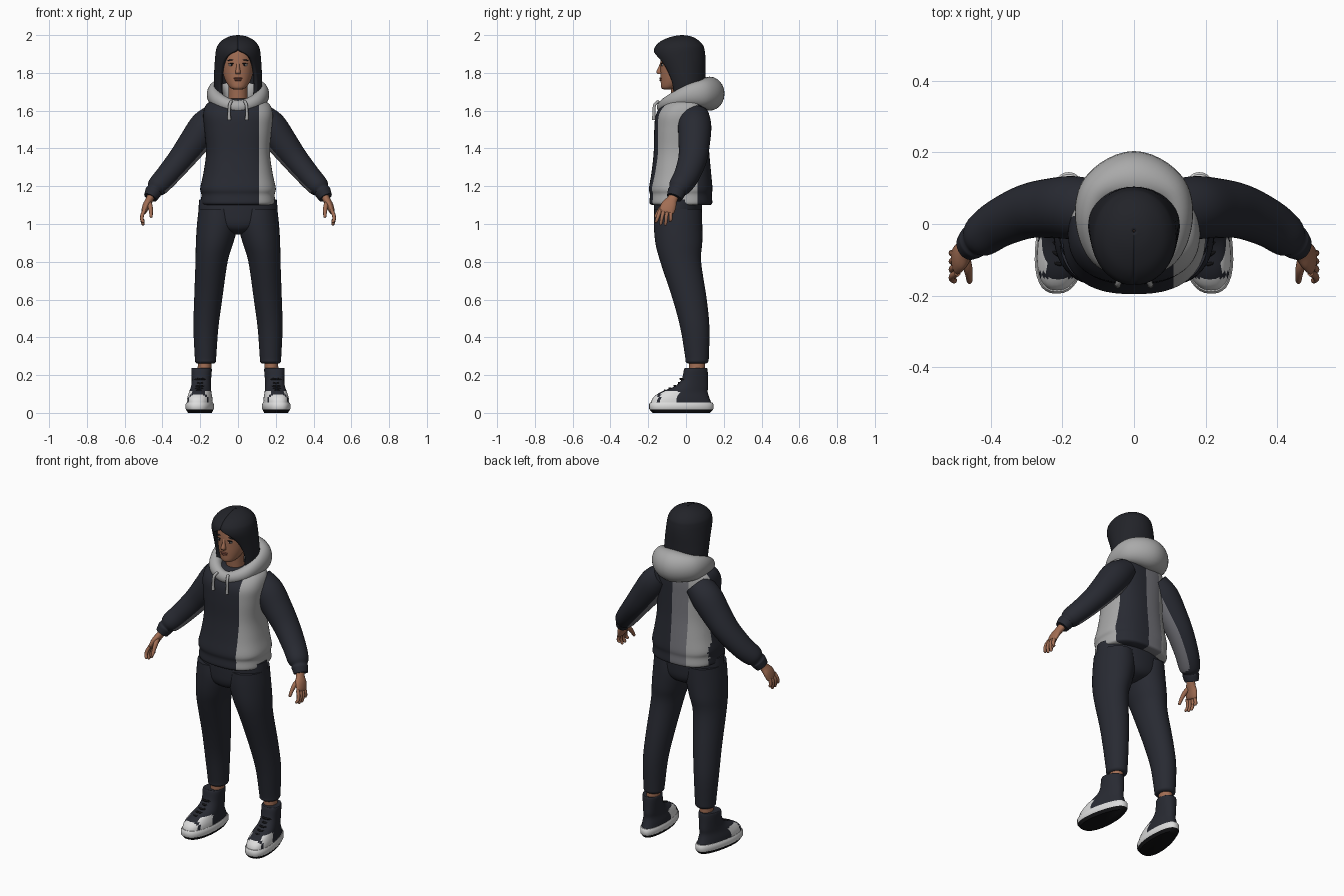
import bpy, bmesh, math
from mathutils import Vector

if "Cube" in bpy.data.objects:
    bpy.data.objects.remove(bpy.data.objects["Cube"])

# Materials
def mat(name, r, g, b):
    m = bpy.data.materials.new(name)
    m.diffuse_color = (r, g, b, 1)
    m.use_nodes = True
    m.node_tree.nodes["Principled BSDF"].inputs["Base Color"].default_value = m.diffuse_color
    return m

DARK = mat("dark cloth", .021, .023, .032)
LIGHT = mat("light grey cloth", .40, .40, .40)
MID = mat("mid grey cloth", .17, .17, .19)
SKIN = mat("skin", .36, .155, .088)
HAIR = mat("dark hair", .016, .017, .022)
WHITE = mat("white rubber", .72, .72, .72)
BLACK = mat("black", .006, .006, .007)
LIPS = mat("lips", .22, .075, .05)

# Helpers
def spline(keys, k, closed=False):
    n, out = len(keys), []
    get = (lambda i: keys[i % n]) if closed else (lambda i: keys[max(0, min(n - 1, i))])
    for i in range(n if closed else n - 1):
        a, b, c, d = (get(i + j) for j in (-1, 0, 1, 2))
        for s in range(k):
            t = s / k
            out.append([.5 * (2 * q + (r - p) * t + (2 * p - 5 * q + 4 * r - w) * t * t
                              + (3 * q - p - 3 * r + w) * t ** 3) for p, q, r, w in zip(a, b, c, d)])
    return out if closed else out + [list(keys[-1])]

def surface(name, rows, mats, rule=None, cuts=(), wrap=True, loop=False, caps=True):
    """Skin a grid of points; cuts are (point, normal) planes; rule picks a material per face."""
    bm = bmesh.new()
    vs = [[bm.verts.new(p) for p in r] for r in rows]
    n, m = len(vs), len(vs[0])
    for i in range(n if loop else n - 1):
        for j in range(m if wrap else m - 1):
            a, b = vs[i], vs[(i + 1) % n]
            bm.faces.new((a[j], a[(j + 1) % m], b[(j + 1) % m], b[j]))
    if caps and not loop:
        bm.faces.new(vs[0])
        bm.faces.new(vs[-1])
    for co, no in cuts:
        bmesh.ops.bisect_plane(bm, geom=bm.verts[:] + bm.edges[:] + bm.faces[:],
                               plane_co=co, plane_no=no, dist=1e-5)
    bmesh.ops.recalc_face_normals(bm, faces=bm.faces[:])
    bm.normal_update()
    if rule:
        for f in bm.faces:
            f.material_index = rule(f.calc_center_median(), f.normal)
    me = bpy.data.meshes.new(name)
    bm.to_mesh(me)
    bm.free()
    for q in mats:
        me.materials.append(q)
    ob = bpy.data.objects.new(name, me)
    bpy.context.collection.objects.link(ob)
    return ob

def loft(name, keys, mats, s=1, flat=True, n=40, k=5, p=2.0, **kw):
    """Keys are (x, y, z, rx, ry); rings are level, or square to the path if not flat."""
    st = spline(keys, k)
    rows = []
    for i, r in enumerate(st):
        u, v = Vector((1, 0, 0)), Vector((0, 1, 0))
        if not flat:
            t = (Vector(st[min(i + 1, len(st) - 1)][:3]) - Vector(st[max(i - 1, 0)][:3])).normalized()
            v = (v - t * v.dot(t)).normalized()
            u = v.cross(t)
        row = []
        for j in range(n):
            a = 2 * math.pi * j / n
            c, d = math.cos(a), math.sin(a)
            q = (Vector(r[:3]) + u * r[3] * math.copysign(abs(c) ** (2 / p), c)
                 + v * r[4] * math.copysign(abs(d) ** (2 / p), d))
            row.append((q.x * s, q.y, q.z))
        rows.append(row)
    return surface(name, rows, mats, **kw)

def ball(name, loc, size, m, rot=0):
    bpy.ops.mesh.primitive_uv_sphere_add(segments=20, ring_count=12, location=loc, rotation=(0, rot, 0))
    ob = bpy.context.object
    ob.name, ob.scale = name, size
    ob.data.materials.append(m)

# Hoodie body: light panel on one front side, two stripes on the back
def body_rule(c, n):
    if c.x > .11 and c.y < .06:
        return 1
    if c.y > .02 and -.185 < c.x < -.09:
        return 1
    return 2 if c.y > .02 and -.09 < c.x < .01 else 0

loft("hoodie_body", [(0, -.025, 1.10, .185, .155), (0, -.027, 1.112, .197, .166), (0, -.027, 1.155, .194, .164),
                     (0, -.028, 1.19, .2, .168), (0, -.025, 1.27, .183, .158), (0, -.024, 1.38, .169, .147),
                     (0, -.025, 1.5, .178, .143), (0, -.022, 1.58, .184, .137), (0, -.008, 1.635, .166, .115),
                     (0, 0, 1.665, .11, .09)], [DARK, LIGHT, MID], n=64, p=2.5, rule=body_rule,
     cuts=[((x, 0, 0), (1, 0, 0)) for x in (.11, .01, -.09)] + [((0, .06, 0), (0, 1, 0))])

# Hood lying around the neck
half = [(0, -.122, 1.62, .032, .035), (.088, -.085, 1.645, .036, .042), (.125, .0, 1.68, .038, .055),
        (.10, .088, 1.69, .055, .075), (0, .125, 1.69, .079, .09)]
ring = half + [(-x, y, z, a, b) for x, y, z, a, b in half[3:0:-1]]
rows = []
for x, y, z, a, b in spline(ring, 7, True):
    d = Vector((x, y, 0)).normalized()
    rows.append([Vector((x, y, z)) + d * a * math.cos(t) + Vector((0, 0, b * math.sin(t)))
                 for t in (2 * math.pi * j / 24 for j in range(24))])
surface("hood", rows, [LIGHT], loop=True)

# Head, neck and face
loft("neck", [(0, -.015, 1.58, .055, .055), (0, -.025, 1.66, .05, .05), (0, -.035, 1.76, .05, .05)], [SKIN])
loft("head", [(0, -.1, 1.712, .018, .016), (0, -.088, 1.722, .042, .043), (0, -.06, 1.76, .067, .074),
              (0, -.043, 1.81, .082, .092), (0, -.035, 1.87, .088, .1), (0, -.03, 1.93, .08, .095),
              (0, -.03, 1.965, .045, .055)], [SKIN])
loft("nose", [(0, -.128, 1.855, .008, .008), (0, -.134, 1.83, .009, .012), (0, -.138, 1.805, .014, .019),
              (0, -.135, 1.793, .012, .013)], [SKIN], n=16)
ball("upper_lip", (0, -.133, 1.771, ), (.024, .008, .005), LIPS)
ball("lower_lip", (0, -.132, 1.762), (.02, .009, .006), LIPS)
for s in (1, -1):
    ball("eye", (s * .035, -.125, 1.842), (.015, .006, .006), WHITE)
    ball("iris", (s * .035, -.129, 1.842), (.006, .004, .006), BLACK)
    ball("upper_lash", (s * .035, -.1275, 1.849), (.018, .006, .003), BLACK, s * .08)
    ball("eyebrow", (s * .037, -.126, 1.868), (.021, .007, .003), HAIR, s * .12)

# Bob haircut: a shell with an arched opening at the front; last value is the opening angle
keys = [(-.02, 2.0, .004, .004, 0), (-.022, 1.993, .045, .05, 0), (-.03, 1.972, .085, .097, 0),
        (-.034, 1.945, .108, .125, 0), (-.036, 1.922, .116, .134, 2), (-.034, 1.895, .12, .136, 24),
        (-.026, 1.86, .123, .13, 38), (-.015, 1.81, .126, .119, 46), (-.003, 1.74, .128, .107, 50),
        (0, 1.66, .12, .1, 50)]
rows = []
for cy, z, a, b, op in spline(keys, 4):
    o = math.radians(max(op, 0))
    rows.append([(a * math.sin(t), cy - b * math.cos(t), z)
                 for t in (o + (2 * math.pi - 2 * o) * j / 56 for j in range(57))])
hair = surface("hair", rows, [HAIR], wrap=False, caps=False)
md = hair.modifiers.new("thickness", 'SOLIDIFY')
md.thickness, md.offset = .02, -1

# Seat of the trousers
loft("trouser_seat", [(0, -.04, .945, .03, .05), (0, -.042, .965, .11, .1), (0, -.042, 1.0, .185, .122),
                      (0, -.042, 1.06, .208, .127), (0, -.042, 1.13, .205, .127)], [DARK])

def shoe_ring(cy, z, rx, ry, n=40):
    """Level ring shaped like a footprint with the toes turned out."""
    out = []
    for j in range(n):
        a = 2 * math.pi * j / n
        y = cy + ry * math.sin(a)
        w = rx * (1 - .16 * math.sin(a))
        c = math.cos(a)
        out.append((.197 - .1 * y + w * math.copysign(abs(c) ** .8, c), y, z))
    return out

def shoe_rule(c, n):
    side = abs(abs(c.x) - .197 + .1 * c.y)
    return 1 if c.y < -.15 or (-.135 < c.y < -.04 and side > .033 and c.z < .115) else 0

for s, side in ((1, "left"), (-1, "right")):
    # Sleeve with a grey panel underneath, ending in a gathered cuff
    loft(side + "_sleeve", [(.11, .042, 1.575, .07, .08), (.17, .046, 1.517, .086, .088),
                            (.235, .044, 1.43, .08, .083), (.30, .035, 1.345, .07, .076),
                            (.375, .003, 1.255, .062, .068), (.425, -.032, 1.2, .056, .06),
                            (.443, -.045, 1.178, .042, .046), (.449, -.05, 1.168, .044, .048),
                            (.464, -.062, 1.14, .036, .041)],
         [DARK, MID], s=s, flat=False,
         rule=lambda c, n: 1 if n.dot(Vector((-.78 * s, 0, -.62))) > .8 and abs(c.x) < .39 else 0)
    # Hand
    loft(side + "_palm", [(.455, -.056, 1.16, .021, .026), (.468, -.073, 1.13, .02, .028),
                          (.485, -.09, 1.1, .019, .04), (.497, -.103, 1.068, .015, .04),
                          (.5, -.106, 1.058, .008, .03)], [SKIN], s=s, flat=False, n=20)
    for i in range(4):
        d = i - 1.5
        y, tip = -.105 + d * .021, .992 + (.014, .002, 0, .02)[i]
        loft(side + "_finger", [(.494, y, 1.075, .01, .01), (.506, y - .008, 1.05, .01, .01),
                                (.509, y - .012 + d * .003, 1.025, .009, .009),
                                (.502, y - .016 + d * .004, tip + .006, .008, .008),
                                (.5, y - .017 + d * .004, tip, .003, .003)], [SKIN], s=s, flat=False, n=10, k=3)
    loft(side + "_thumb", [(.473, -.085, 1.12, .012, .012), (.465, -.12, 1.095, .013, .014),
                           (.461, -.145, 1.065, .01, .011), (.46, -.16, 1.04, .008, .008),
                           (.46, -.164, 1.034, .003, .003)], [SKIN], s=s, flat=False, n=12, k=3)
    # Trouser leg and ankle
    loft(side + "_trouser_leg", [(.108, -.042, 1.08, .1, .125), (.108, -.042, 1.0, .109, .128),
                                 (.124, -.038, .9, .099, .124), (.14, -.028, .8, .085, .108),
                                 (.158, .02, .6, .074, .09), (.17, .047, .45, .066, .077),
                                 (.172, .058, .3, .057, .063), (.172, .058, .272, .055, .06),
                                 (.172, .058, .262, .046, .05)], [DARK], s=s)
    loft(side + "_ankle", [(.178, .058, .2, .036, .042), (.176, .058, .3, .036, .042)], [SKIN], s=s)
    # High-top shoe
    flip = lambda rs: [[(x * s, y, z) for x, y, z in r] for r in rs]
    up = spline([(-.025, .045, .066, .163), (-.026, .078, .064, .15), (-.01, .11, .057, .125),
                 (.028, .14, .051, .089), (.046, .175, .05, .07), (.052, .232, .053, .062),
                 (.052, .236, .044, .053)], 5)
    surface(side + "_shoe_upper", flip([shoe_ring(*r) for r in up]), [DARK, WHITE], rule=shoe_rule)
    sole = [(-.025, .016, .068, .166), (-.025, .022, .072, .17), (-.025, .046, .072, .17), (-.025, .056, .067, .164)]
    surface(side + "_shoe_sole", flip([shoe_ring(*r) for r in sole]), [WHITE])
    tread = [(-.025, 0, .06, .152), (-.025, .018, .07, .168)]
    surface(side + "_shoe_tread", flip([shoe_ring(*r) for r in tread]), [BLACK])
    for y, z in ((-.108, .118), (-.083, .13), (-.057, .143), (-.033, .158), (-.025, .18)):
        loft(side + "_lace", [(.197 - .1 * y - .032, y + .016, z - .006, .005, .005), (.197 - .1 * y, y - .004, z, .006, .006),
                              (.197 - .1 * y + .032, y + .016, z - .006, .005, .005)],
             [BLACK], s=s, flat=False, n=8, k=4)
    # Hood drawstring
    loft(side + "_drawstring", [(.035, -.145, 1.65, .008, .008), (.044, -.166, 1.63, .008, .008),
                                (.047, -.17, 1.59, .008, .008), (.046, -.171, 1.55, .009, .009)],
         [LIGHT], s=s, flat=False, n=10)

# Smooth shading with sharp creases
bpy.ops.object.select_all(action='SELECT')
bpy.context.view_layer.objects.active = hair
bpy.ops.object.shade_smooth_by_angle(angle=math.radians(50))
